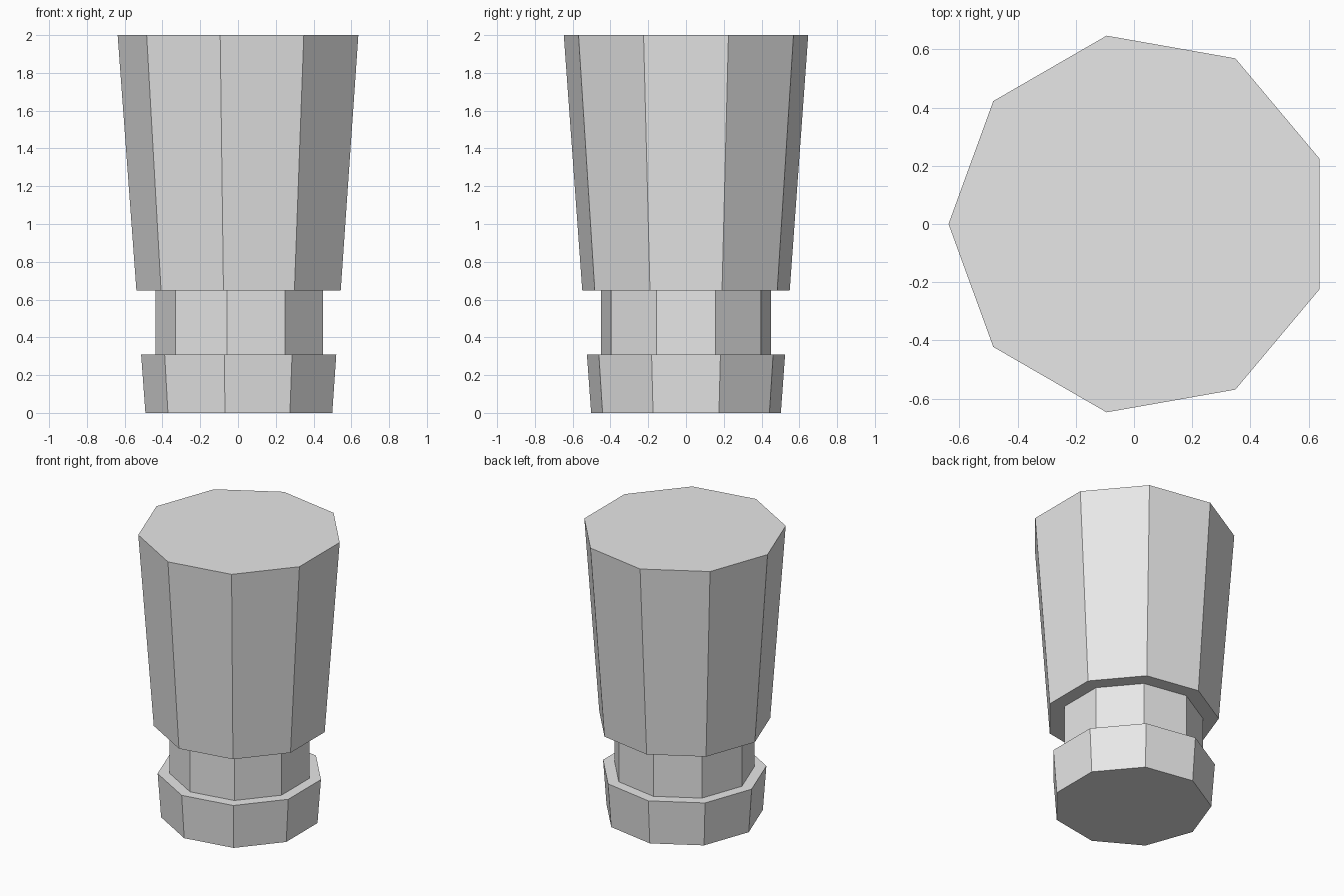
import bpy
import bmesh
from math import cos, sin, pi

cube = bpy.data.objects.get("Cube")
if cube:
    bpy.data.objects.remove(cube, do_unlink=True)

SIDES = 9
GROOVE_RADIUS = 0.457


def make_material(name, colour):
    mat = bpy.data.materials.new(name)
    mat.use_nodes = True
    mat.diffuse_color = colour
    mat.node_tree.nodes["Principled BSDF"].inputs["Base Color"].default_value = colour
    return mat


def taper(z):
    """Radius of the widening body at height z."""
    return 0.51 + 0.0735 * z


def lathe(name, profile, mat):
    """Flat-sided solid from (radius, height) steps, one corner pointing to -x."""
    bm = bmesh.new()
    rings = []
    for radius, z in profile:
        # shift so the odd-sided outline is centred on x
        angles = [pi + 2 * pi * i / SIDES for i in range(SIDES)]
        rings.append([bm.verts.new((radius * cos(a) + 0.0198, radius * sin(a), z))
                      for a in angles])
    for low, high in zip(rings, rings[1:]):
        for i in range(SIDES):
            j = (i + 1) % SIDES
            bm.faces.new((low[i], low[j], high[j], high[i]))
    bm.faces.new(rings[0][::-1])
    bm.faces.new(rings[-1])
    mesh = bpy.data.meshes.new(name)
    bm.to_mesh(mesh)
    bm.free()
    mesh.materials.append(mat)
    obj = bpy.data.objects.new(name, mesh)
    bpy.context.collection.objects.link(obj)
    return obj


grey = make_material("plain grey", (0.8, 0.8, 0.8, 1.0))

# Tapered peg with a straight-sided groove near its foot
groove_low, groove_high = 0.31, 0.648
lathe("grooved_peg", [
    (taper(0), 0),
    (taper(groove_low), groove_low),
    (GROOVE_RADIUS, groove_low),
    (GROOVE_RADIUS, groove_high),
    (taper(groove_high), groove_high),
    (taper(2), 2),
], grey)
